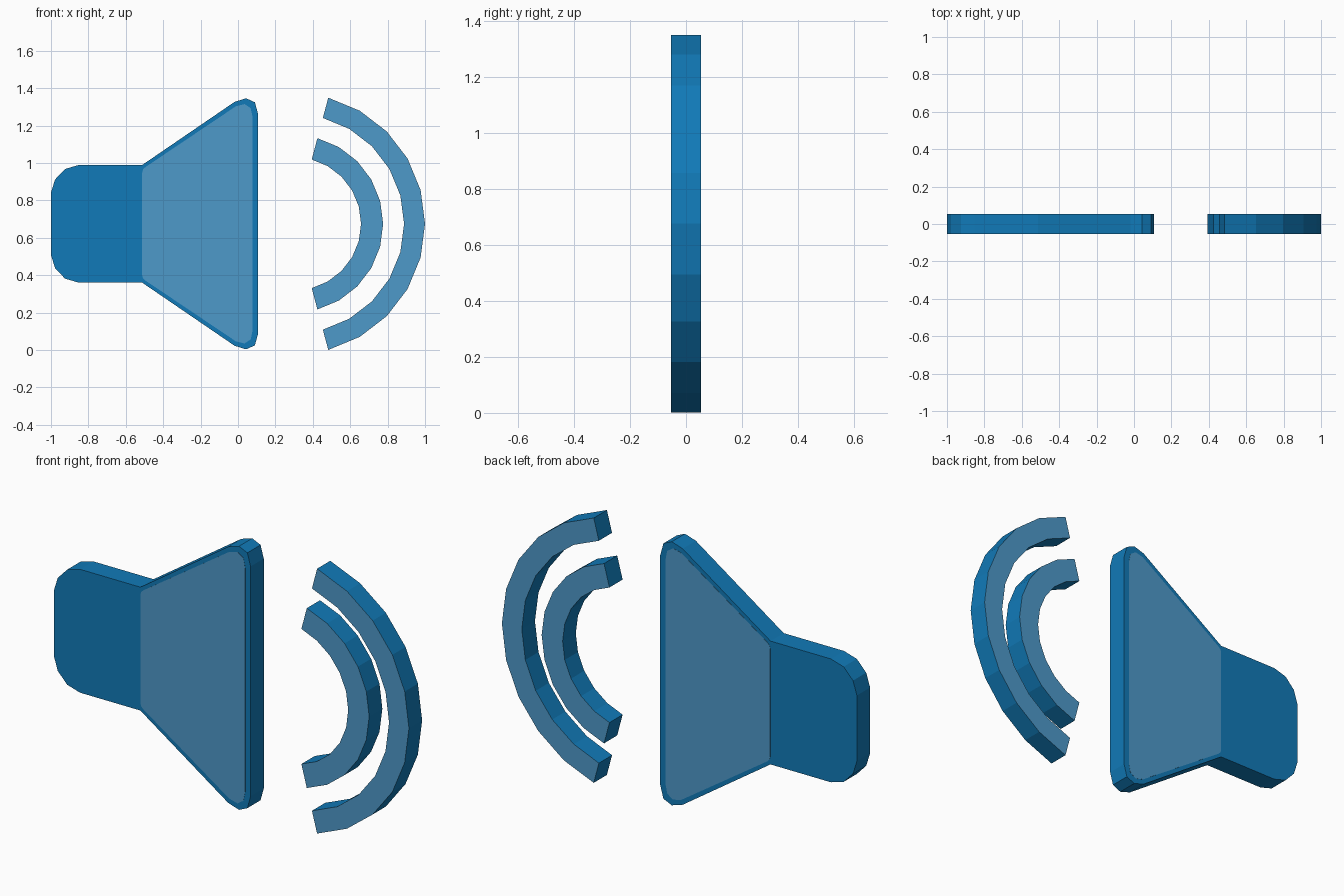
import bpy, bmesh, math

if "Cube" in bpy.data.objects:
    bpy.data.objects.remove(bpy.data.objects["Cube"])

MID = 0.675      # height of the symmetry line
HALF = 0.053     # half thickness


def material(name, color):
    m = bpy.data.materials.new(name)
    m.diffuse_color = (*color, 1)
    m.use_nodes = True
    m.node_tree.nodes["Principled BSDF"].inputs["Base Color"].default_value = m.diffuse_color
    return m


deep = material("deep blue", (0.0056, 0.195, 0.480))
light = material("light blue", (0.076, 0.320, 0.590))


def mirrored(top):
    """Close an upper-half outline by reflecting it across the mid height."""
    return top + [(x, 2 * MID - z) for x, z in reversed(top)]


def slab(name, outline, y0, y1, side, face):
    """Extrude an x-z outline from y0 to y1; caps and sides have own colours."""
    bm = bmesh.new()
    front = [bm.verts.new((x, y0, z)) for x, z in outline]
    back = [bm.verts.new((x, y1, z)) for x, z in outline]
    bm.faces.new(front)
    bm.faces.new(back[::-1])
    n = len(outline)
    for i in range(n):
        j = (i + 1) % n
        bm.faces.new((front[i], back[i], back[j], front[j]))
    bmesh.ops.recalc_face_normals(bm, faces=bm.faces)
    for f in bm.faces:
        f.material_index = 1 if abs(f.normal.y) > 0.9 else 0
    me = bpy.data.meshes.new(name)
    bm.to_mesh(me)
    bm.free()
    me.materials.append(side)
    me.materials.append(face)
    ob = bpy.data.objects.new(name, me)
    bpy.context.collection.objects.link(ob)
    return ob


# speaker body: rounded block flaring into a cone
slab("speaker_body", mirrored([
    (-1.0, 0.842), (-0.978, 0.912), (-0.925, 0.968), (-0.853, 0.989),
    (-0.513, 0.989), (-0.018, 1.327), (0.043, 1.346), (0.09, 1.325),
    (0.108, 1.26)]), -HALF, HALF, deep, deep)

# light cone panels on the front and back
panel = mirrored([
    (-0.512, 0.95), (-0.508, 0.966), (-0.494, 0.979), (-0.012, 1.303),
    (0.035, 1.315), (0.068, 1.293), (0.078, 1.245)])
for name, s in (("front_panel", -1), ("back_panel", 1)):
    slab(name, panel, s * (HALF - 0.001), s * (HALF + 0.001), light, light)


# sound waves: 150 degree arcs in ten straight segments
def wave(name, r_in, r_out):
    angles = [math.radians(-75 + 15 * i) for i in range(11)]
    pts = [(r_out, a) for a in angles] + [(r_in, a) for a in reversed(angles)]
    slab(name, [(0.302 + r * math.cos(a), MID + r * math.sin(a)) for r, a in pts],
         -HALF, HALF, deep, light)


wave("inner_wave", 0.356, 0.474)
wave("outer_wave", 0.586, 0.698)
